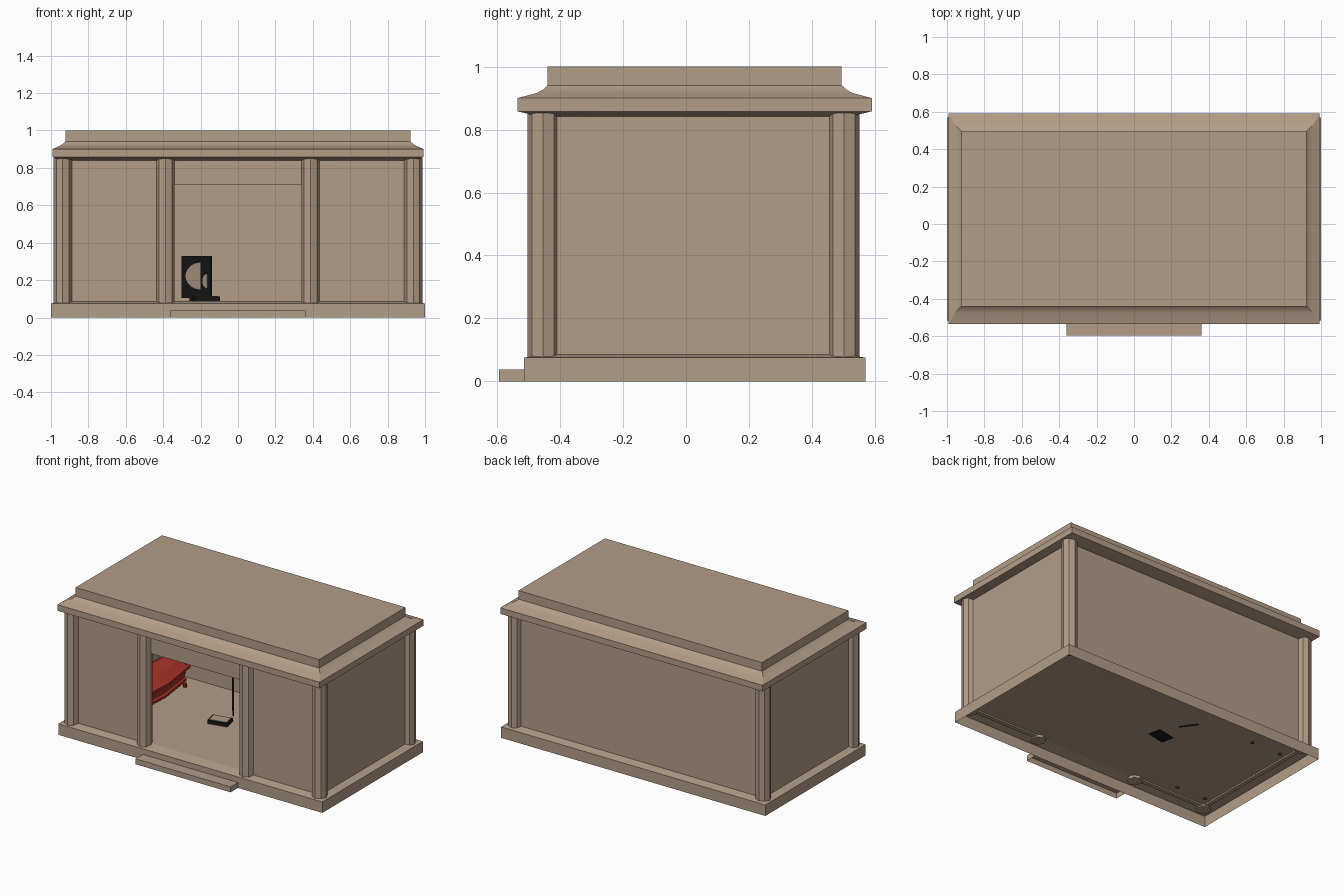
import bpy, bmesh, math
from mathutils import Matrix, Vector

if "Cube" in bpy.data.objects:
    bpy.data.objects.remove(bpy.data.objects["Cube"])

YC = 0.0275  # the building is centred slightly behind the step


def material(name, rgb):
    m = bpy.data.materials.new(name)
    m.diffuse_color = (*rgb, 1)
    m.use_nodes = True
    m.node_tree.nodes["Principled BSDF"].inputs["Base Color"].default_value = m.diffuse_color
    return m


STONE = material("tan stone", (0.45, 0.34, 0.245))
RED = material("red lacquer", (0.40, 0.034, 0.02))
BLACK = material("black", (0.008, 0.009, 0.009))


def rect(hx, hy):
    return [(-hx, -hy), (hx, -hy), (hx, hy), (-hx, hy)]


def ngon(n, rx, ry, start=0.0, sweep=360.0):
    full = abs(sweep) >= 360
    steps = n if full else n - 1
    return [(rx * math.cos(math.radians(start + sweep * i / steps)),
             ry * math.sin(math.radians(start + sweep * i / steps))) for i in range(n)]


def loft(name, loops, mat, matrix=None, bottom=True, smooth=None):
    """Stack of outlines [(points, z), ...] skinned into one shell."""
    bm = bmesh.new()
    rings = [[bm.verts.new((x, y, z)) for x, y in pts] for pts, z in loops]
    n = len(rings[0])
    for a, b in zip(rings, rings[1:]):
        for i in range(n):
            j = (i + 1) % n
            bm.faces.new((a[i], a[j], b[j], b[i]))
    bm.faces.new(rings[-1])
    if bottom:
        bm.faces.new(rings[0][::-1])
    if matrix is not None:
        bm.transform(matrix)
    me = bpy.data.meshes.new(name)
    bm.to_mesh(me)
    bm.free()
    me.materials.append(mat)
    ob = bpy.data.objects.new(name, me)
    bpy.context.collection.objects.link(ob)
    if smooth:
        bpy.ops.object.select_all(action='DESELECT')
        ob.select_set(True)
        bpy.context.view_layer.objects.active = ob
        bpy.ops.object.shade_smooth_by_angle(angle=math.radians(smooth))
    return ob


def box(name, x0, x1, y0, y1, z0, z1, mat, bottom=True):
    r = rect((x1 - x0) / 2, (y1 - y0) / 2)
    return loft(name, [(r, z0), (r, z1)], mat,
                Matrix.Translation(((x0 + x1) / 2, (y0 + y1) / 2, 0)), bottom)


CENTRE = Matrix.Translation((0, YC, 0))

# Hollow plinth whose top rises gently to the floor, and the entrance step
loft("plinth", [(rect(1.0, 0.543), 0), (rect(1.0, 0.543), 0.075),
                (rect(0.93, 0.47), 0.088)], STONE, CENTRE, bottom=False)
box("entrance_step", -0.36, 0.36, -0.595, -0.515, 0, 0.037, STONE, bottom=False)

# Roof: sloped soffit, cornice, concave cove, flat attic block
loft("roof", [(rect(0.93, 0.47), 0.836), (rect(0.993, 0.563), 0.858),
              (rect(0.993, 0.563), 0.9), (rect(0.955, 0.5), 0.917),
              (rect(0.937, 0.482), 0.927), (rect(0.922, 0.4675), 0.941),
              (rect(0.922, 0.4675), 1.0)], STONE, CENTRE, smooth=25)

# Walls
WX, WY, T, Z0, Z1 = 0.945, 0.483, 0.03, 0.078, 0.848
box("back_wall", -WX, WX, YC + WY - T, YC + WY, Z0, Z1, STONE)
for s, side in ((-1, "left"), (1, "right")):
    xs = sorted((s * WX, s * (WX - T)))
    box(side + "_wall", *xs, YC - WY, YC + WY, Z0, Z1, STONE)
    xs = sorted((s * WX, s * 0.388))
    box(side + "_front_wall", *xs, YC - WY, YC - WY + T, Z0, Z1, STONE)
box("door_lintel", -0.388, 0.388, YC - WY, YC - WY + T, 0.71, Z1, STONE)

# Octagonal columns: four on the front, two at the back corners
spots = [(x, -0.455) for x in (-0.937, -0.388, 0.388, 0.937)]
spots += [(x, 0.502) for x in (-0.937, 0.937)]
for i, (x, y) in enumerate(spots):
    o = ngon(8, 0.049, 0.049)
    loft(f"column_{i + 1}", [(o, 0.07), (o, 0.853)], STONE, Matrix.Translation((x, y, 0)))

# Coffin with bulging sides, lid rim and raised lid, on four small feet
plan = [(-0.095, -0.41), (0.095, -0.41), (0.125, -0.15), (0.14, 0.12), (0.1, 0.41),
        (-0.1, 0.41), (-0.14, 0.12), (-0.125, -0.15)]


def scaled(k, m):
    return [(x * k, y * m) for x, y in plan]


at_coffin = Matrix.Translation((-0.76, 0, 0))
loft("coffin_body", [(scaled(0.95, 0.96), 0.112), (scaled(0.95, 0.96), 0.128),
                     (scaled(0.84, 0.94), 0.136), (scaled(0.95, 0.97), 0.195)], RED, at_coffin)
loft("coffin_lid", [(scaled(1.06, 1.02), 0.195), (scaled(1.06, 1.02), 0.212),
                    (scaled(0.9, 0.97), 0.222), (scaled(0.55, 0.88), 0.25)], RED, at_coffin)
for x in (-0.87, -0.65):
    for y in (-0.36, 0.355):
        o = ngon(8, 0.012, 0.012)
        loft("coffin_foot", [(o, 0.08), (o, 0.115)], RED, Matrix.Translation((x, y, 0)))

# Upright black panel standing askew, with pale inlaid shapes on its front
at_panel = Matrix.Translation((-0.22, 0.26, 0)) @ Matrix.Rotation(math.radians(-54.6), 4, 'Z')
loft("panel", [(rect(0.135, 0.005), 0.105), (rect(0.135, 0.005), 0.33)], BLACK, at_panel)
loft("panel_foot", [(rect(0.06, 0.004), 0.083), (rect(0.06, 0.004), 0.105)], BLACK, at_panel)
stand_up = Matrix.Rotation(math.radians(90), 4, 'X')
for name, x, z, rx, rz, a in (("panel_crescent", 0.045, 0.222, 0.14, 0.072, 90),
                              ("panel_sliver", 0.105, 0.195, 0.045, 0.038, 90)):
    o = ngon(14, rx, rz, a, 180)
    loft(name, [(o, 0), (o, 0.002)], STONE,
         at_panel @ Matrix.Translation((x, -0.005, z)) @ stand_up)

# Low tablet lying on the floor: black with a pale top
at_tablet = Matrix.Translation((-0.172, 0.053, 0)) @ Matrix.Rotation(math.radians(12), 4, 'Z')
loft("tablet", [(rect(0.067, 0.045), 0.086), (rect(0.067, 0.045), 0.112)], BLACK, at_tablet)
loft("tablet_top", [(rect(0.058, 0.036), 0.112), (rect(0.058, 0.036), 0.115)], STONE, at_tablet)
